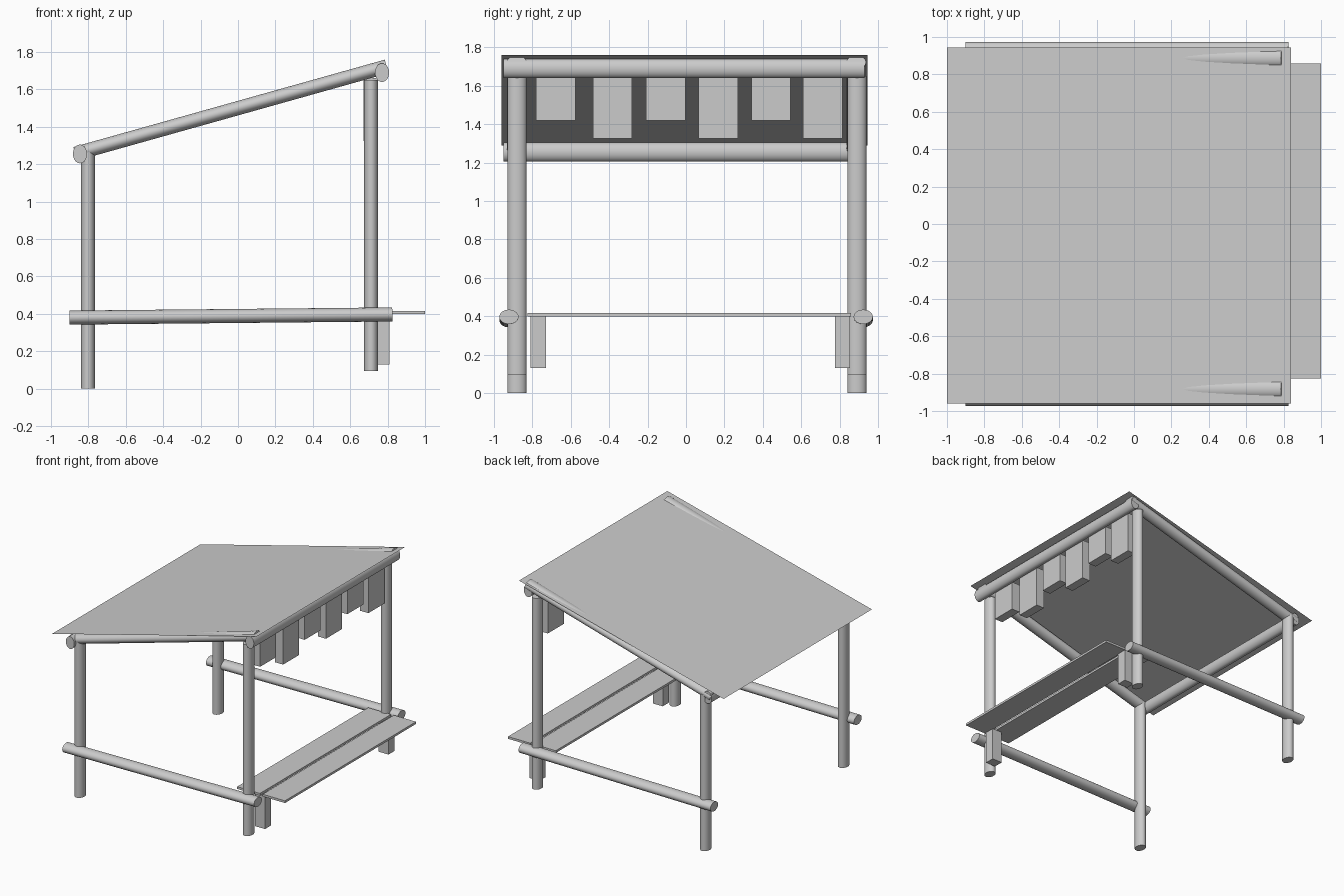
import bpy
import bmesh
from mathutils import Matrix, Vector

if "Cube" in bpy.data.objects:
    bpy.data.objects.remove(bpy.data.objects["Cube"])

WIDE, NARROW = 0.05, 0.0375   # radii of the oval poles


def finish(name, bm):
    me = bpy.data.meshes.new(name)
    bm.to_mesh(me)
    bm.free()
    ob = bpy.data.objects.new(name, me)
    bpy.context.collection.objects.link(ob)
    return ob


def pole(name, start, end, wide_axis):
    """Oval pole between two points, wider along wide_axis."""
    a, b = Vector(start), Vector(end)
    w = (b - a).normalized()
    u = Vector(wide_axis)
    v = w.cross(u)
    rot = Matrix((u, v, w)).transposed().to_4x4()
    scale = Matrix.Diagonal((WIDE, NARROW, (b - a).length, 1))
    bm = bmesh.new()
    bmesh.ops.create_cone(bm, cap_ends=True, segments=32, radius1=1, radius2=1, depth=1,
                          matrix=Matrix.Translation((a + b) / 2) @ rot @ scale)
    ob = finish(name, bm)
    bpy.ops.object.select_all(action='DESELECT')
    ob.select_set(True)
    bpy.context.view_layer.objects.active = ob
    bpy.ops.object.shade_smooth_by_angle()


def box(name, lo, hi):
    lo, hi = Vector(lo), Vector(hi)
    bm = bmesh.new()
    bmesh.ops.create_cube(bm, size=1, matrix=Matrix.Translation((lo + hi) / 2)
                          @ Matrix.Diagonal((*(hi - lo), 1)))
    finish(name, bm)


Y, Z = (0, 1, 0), (0, 0, 1)

# Posts, rails and rafters on the front and back sides
for side, py, ry, fy in (("front", -0.88, -0.922, -0.882), ("back", 0.89, 0.923, 0.887)):
    pole(side + "_low_post", (-0.802, py, 0), (-0.802, py, 1.27), Y)
    pole(side + "_high_post", (0.712, py, 0.095), (0.712, py, 1.65), Y)
    pole(side + "_rail", (-0.9, ry, 0.38), (0.825, ry, 0.397), Y)
    pole(side + "_rafter", (-0.87, fy, 1.256), (0.795, fy, 1.723), Y)

# Beams along the low and high roof edges
pole("low_beam", (-0.845, -0.95, 1.255), (-0.845, 0.93, 1.255), Z)
pole("high_beam", (0.77, -0.95, 1.69), (0.77, 0.93, 1.69), Z)

# Thin sloping roof sheet
bm = bmesh.new()
bm.faces.new([bm.verts.new(p) for p in ((-1, -0.96, 1.29), (0.84, -0.96, 1.76),
                                        (0.84, 0.945, 1.76), (-1, 0.945, 1.29))])
finish("roof_sheet", bm)

# Counter planks and their short supports
box("inner_plank", (0.57, -0.825, 0.398), (0.775, 0.858, 0.416))
box("outer_plank", (0.80, -0.825, 0.398), (1.0, 0.858, 0.416))
box("front_support", (0.72, -0.81, 0.13), (0.81, -0.73, 0.398))
box("back_support", (0.72, 0.775, 0.13), (0.81, 0.855, 0.398))

# Hanging flaps, alternating short and long
for i, y in enumerate((-0.78, -0.485, -0.207, 0.065, 0.34, 0.61)):
    bottom = 1.325 if i % 2 else 1.42
    box(f"hanging_flap_{i + 1}", (0.672, y, bottom), (0.745, y + 0.205, 1.66))
